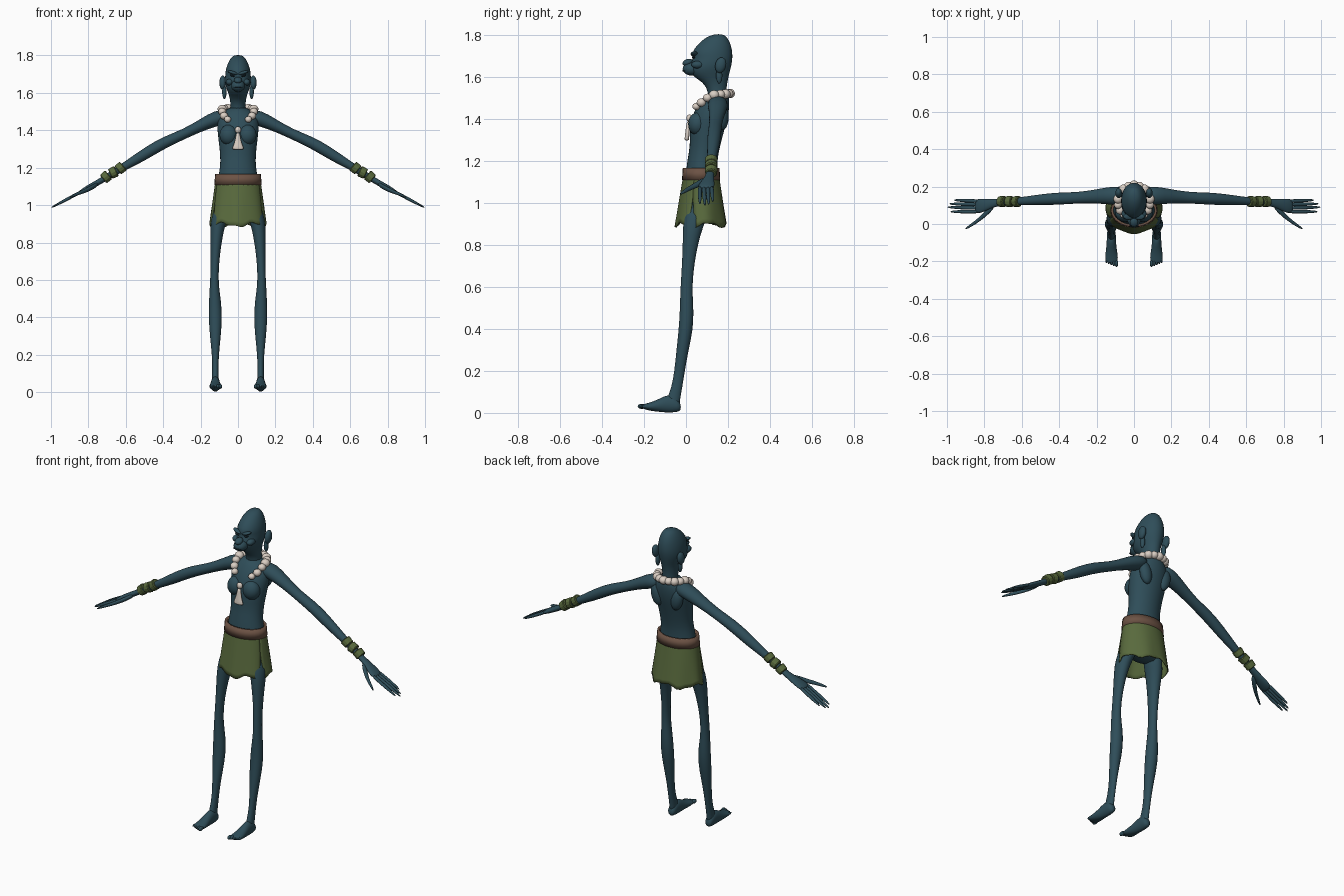
import bpy, bmesh, math
from mathutils import Vector, Matrix

if "Cube" in bpy.data.objects:
    bpy.data.objects.remove(bpy.data.objects["Cube"])


def material(name, rgb):
    m = bpy.data.materials.new(name)
    m.use_nodes = True
    m.diffuse_color = (*rgb, 1)
    bsdf = m.node_tree.nodes["Principled BSDF"]
    bsdf.inputs["Base Color"].default_value = (*rgb, 1)
    bsdf.inputs["Roughness"].default_value = 0.8
    return m


SKIN = material("blue skin", (0.028, 0.075, 0.10))
SHADE = material("dark blue", (0.010, 0.024, 0.032))
CLOTH = material("olive cloth", (0.10, 0.145, 0.047))
LEATHER = material("brown leather", (0.15, 0.085, 0.058))
BONE = material("pale bone", (0.70, 0.62, 0.55))


def finish(name, bm, mat, mirror=False, subdiv=0, smooth=True):
    bmesh.ops.recalc_face_normals(bm, faces=bm.faces)
    mesh = bpy.data.meshes.new(name)
    bm.to_mesh(mesh)
    bm.free()
    ob = bpy.data.objects.new(name, mesh)
    bpy.context.scene.collection.objects.link(ob)
    mesh.materials.append(mat)
    if smooth:
        mesh.shade_smooth()
    if mirror:
        ob.modifiers.new("Mirror", "MIRROR").use_mirror_merge = False
    if subdiv:
        sub = ob.modifiers.new("Subdivision", "SUBSURF")
        sub.levels = sub.render_levels = subdiv
    return ob


def loft(name, axis, rings, mat=SKIN, sides=12, mirror=False):
    """Each ring: position on axis, two centre coordinates, two radii."""
    bm = bmesh.new()
    loops = []
    grow = 3 / (2 + math.cos(2 * math.pi / sides))
    for t, c1, c2, r1, r2 in rings:
        loop = []
        for i in range(sides):
            a = 2 * math.pi * i / sides
            u = c1 + r1 * grow * math.cos(a)
            v = c2 + r2 * grow * math.sin(a)
            co = {"x": (t, u, v), "y": (u, t, v), "z": (u, v, t)}[axis]
            loop.append(bm.verts.new(co))
        loops.append(loop)
    for p, q in zip(loops, loops[1:]):
        for i in range(sides):
            j = (i + 1) % sides
            bm.faces.new((p[i], p[j], q[j], q[i]))
    bm.faces.new(loops[0])
    bm.faces.new(loops[-1])
    return finish(name, bm, mat, mirror, 1)


def upright(z, front, back, half, x=0):
    return (z, x, (front + back) / 2, half, (back - front) / 2)


def ball(name, centre, radii, mat=SKIN, mirror=False, tilt=0, axis="X"):
    bm = bmesh.new()
    m = (Matrix.Translation(centre) @ Matrix.Rotation(math.radians(tilt), 4, axis)
         @ Matrix.Diagonal((*radii, 1)))
    bmesh.ops.create_uvsphere(bm, u_segments=14, v_segments=10, radius=1, matrix=m)
    return finish(name, bm, mat, mirror)


# Head and neck
loft("head", "z", [upright(*r) for r in (
    (1.803, .135, .175, .018), (1.787, .092, .197, .04), (1.75, .052, .215, .058),
    (1.715, .028, .22, .067), (1.69, .036, .221, .068), (1.66, .022, .217, .07),
    (1.63, .015, .21, .064), (1.60, .035, .202, .052), (1.575, .08, .197, .044),
    (1.53, .11, .19, .038), (1.47, .10, .20, .05))], sides=16)
ball("muzzle", (0, .028, 1.637), (.038, .044, .032))
ball("nose", (0, .008, 1.668), (.022, .026, .016), tilt=20)
ball("brow", (.028, .04, 1.708), (.03, .018, .009), mirror=True, tilt=-18, axis="Y")
ball("cheek", (.046, .055, 1.657), (.02, .03, .018), mirror=True)
ball("eye", (.03, .036, 1.692), (.014, .008, .005), SHADE, mirror=True, tilt=-15, axis="Y")
ball("mouth", (0, -.009, 1.628), (.026, .01, .003), SHADE)
ball("ear", (.082, .165, 1.655), (.018, .026, .038), mirror=True, tilt=-12)
ball("ear_lobe", (.073, .158, 1.605), (.012, .015, .038), mirror=True)

# Torso
loft("torso", "z", [upright(*r) for r in (
    (1.525, .10, .20, .042), (1.50, .08, .205, .08), (1.46, .05, .207, .112),
    (1.40, .026, .198, .110), (1.34, .018, .18, .103), (1.27, .02, .162, .094),
    (1.20, .006, .147, .094), (1.12, -.003, .15, .112), (1.0, -.01, .15, .118),
    (.94, .01, .12, .09))], sides=16)
ball("chest_muscle", (.05, .055, 1.375), (.05, .045, .055), mirror=True)
ball("shoulder_blade", (.065, .175, 1.41), (.035, .028, .065), mirror=True, tilt=12, axis="Y")

# Arms and hands
loft("arm", "x", [
    (.05, .15, 1.475, .05, .035), (.125, .152, 1.463, .048, .045),
    (.20, .148, 1.426, .037, .034), (.30, .14, 1.374, .029, .028),
    (.40, .136, 1.332, .033, .034), (.50, .13, 1.272, .029, .036),
    (.60, .122, 1.212, .021, .024), (.72, .116, 1.138, .016, .017),
    (.77, .108, 1.108, .026, .018), (.82, .096, 1.082, .040, .016),
    (.855, .094, 1.062, .036, .011)], mirror=True)
for n, (y, tip_y, tip_x) in enumerate(
        [(.122, .128, .965), (.104, .108, .99), (.085, .09, 1.0), (.066, .066, .985)]):
    rings = []
    for f, r in ((0, .011), (.35, .0085), (.5, .010), (.75, .0075), (1, .004)):
        x = .83 + (tip_x - .83) * f
        rings.append((x, y + (tip_y - y) * f, 1.076 - (x - .83) * .53, r, r))
    loft(f"finger_{n + 1}", "x", rings, sides=8, mirror=True)
loft("thumb", "x", [
    (.745, .10, 1.115, .014, .012), (.785, .065, 1.092, .02, .014),
    (.82, .03, 1.075, .012, .011), (.86, .0, 1.06, .010, .009),
    (.905, -.028, 1.04, .005, .005)], sides=8, mirror=True)

# Wrist bands
along = Vector((.11, 0, -.067)).normalized()
for n, x in enumerate((.628, .667, .706)):
    bm = bmesh.new()
    turn = along.to_track_quat("Z", "Y").to_matrix().to_4x4()
    lean = Matrix.Rotation(math.radians((9, -7, 8)[n]), 4, "Y")
    place = Matrix.Translation((x, .12, 1.215 - (x - .6) * .61))
    bmesh.ops.create_cone(bm, cap_ends=True, segments=12, radius1=.030, radius2=.028,
                          depth=.038, matrix=place @ lean @ turn)
    band = finish(f"wrist_band_{n + 1}", bm, CLOTH, mirror=True, smooth=False)
    bevel = band.modifiers.new("Bevel", "BEVEL")
    bevel.width = .004

# Legs and feet
loft("leg", "z", [upright(*r) for r in (
    (1.02, .0, .13, .05, .07), (.92, -.012, .095, .042, .104), (.85, -.015, .068, .034, .113),
    (.76, -.016, .048, .026, .120), (.66, -.022, .033, .021, .125),
    (.57, -.027, .03, .023, .127), (.49, -.029, .036, .032, .123),
    (.40, -.034, .034, .036, .121), (.30, -.045, .012, .029, .121),
    (.20, -.055, -.006, .018, .121), (.12, -.068, -.018, .016, .121),
    (.06, -.095, -.03, .019, .121), (.02, -.09, -.03, .018, .121))], mirror=True)
loft("foot", "y", [
    (-.024, .121, .027, .014, .014), (-.04, .121, .036, .024, .032),
    (-.085, .121, .046, .024, .045), (-.125, .121, .036, .027, .031),
    (-.165, .120, .030, .033, .021), (-.195, .120, .030, .034, .013),
    (-.21, .120, .030, .028, .009)], mirror=True)
for n in range(5):
    size = .012 - .0012 * n
    ball(f"toe_{n + 1}", (.094 + .0135 * n, -.211 + .005 * n, .031),
         (size * .8, .019, size), mirror=True)


# Skirt panels, parting at both hips
def panel(name, start, end, reach):
    bm = bmesh.new()
    cols, rows = 24, 10
    grid = []
    for r in range(rows + 1):
        t = r / rows
        part = 11 * max(0, t - .35) ** 1.3 * reach
        line = []
        for c in range(cols + 1):
            a = math.radians(start + part + (end - start - 2 * part) * c / cols)
            hem = .010 * math.sin(5 * a) + .005 * math.sin(11 * a + 1)
            fold = 1 + .025 * t * math.sin(7 * a)
            line.append(bm.verts.new((
                (.122 + .030 * t) * fold * math.cos(a),
                .072 + (.086 + .037 * t) * fold * math.sin(a),
                1.125 - .23 * t + hem * t * t)))
        grid.append(line)
    for p, q in zip(grid, grid[1:]):
        for i in range(cols):
            bm.faces.new((p[i], p[i + 1], q[i + 1], q[i]))
    ob = finish(name, bm, CLOTH)
    ob.modifiers.new("Thickness", "SOLIDIFY").thickness = .006


panel("skirt_front", -157, -23, 1)
panel("skirt_back", -23, 203, 1.5)

# Belt
bm = bmesh.new()
bmesh.ops.create_cone(bm, cap_ends=False, segments=28, radius1=1, radius2=.96, depth=.056,
                      matrix=Matrix.Translation((0, .072, 1.137)) @ Matrix.Diagonal((.127, .091, 1, 1)))
belt = finish("belt", bm, LEATHER)
belt.modifiers.new("Thickness", "SOLIDIFY").thickness = .012

# Necklace beads around the shoulders
for n in range(8):
    a = math.radians(-50 + 140 * n / 7)
    s = math.sin(a)
    spot = (.086 * math.cos(a), .118 + .09 * s, 1.512 - .07 * max(0, -s) + .008 * max(0, s))
    size = .019 + .004 * min(1, n / 3) + .002 * (n % 2)
    ball(f"bead_{n + 1}", spot, (size, size, size * .9), BONE, mirror=n < 7)

# Pendant
ball("pendant_bead", (0, .016, 1.402), (.017, .014, .018), BONE)
loft("pendant", "z", [
    (1.388, 0, .012, .010, .009), (1.365, 0, .010, .012, .009),
    (1.33, 0, .006, .020, .010), (1.305, 0, .004, .031, .011),
    (1.296, 0, .004, .030, .010)], BONE)
